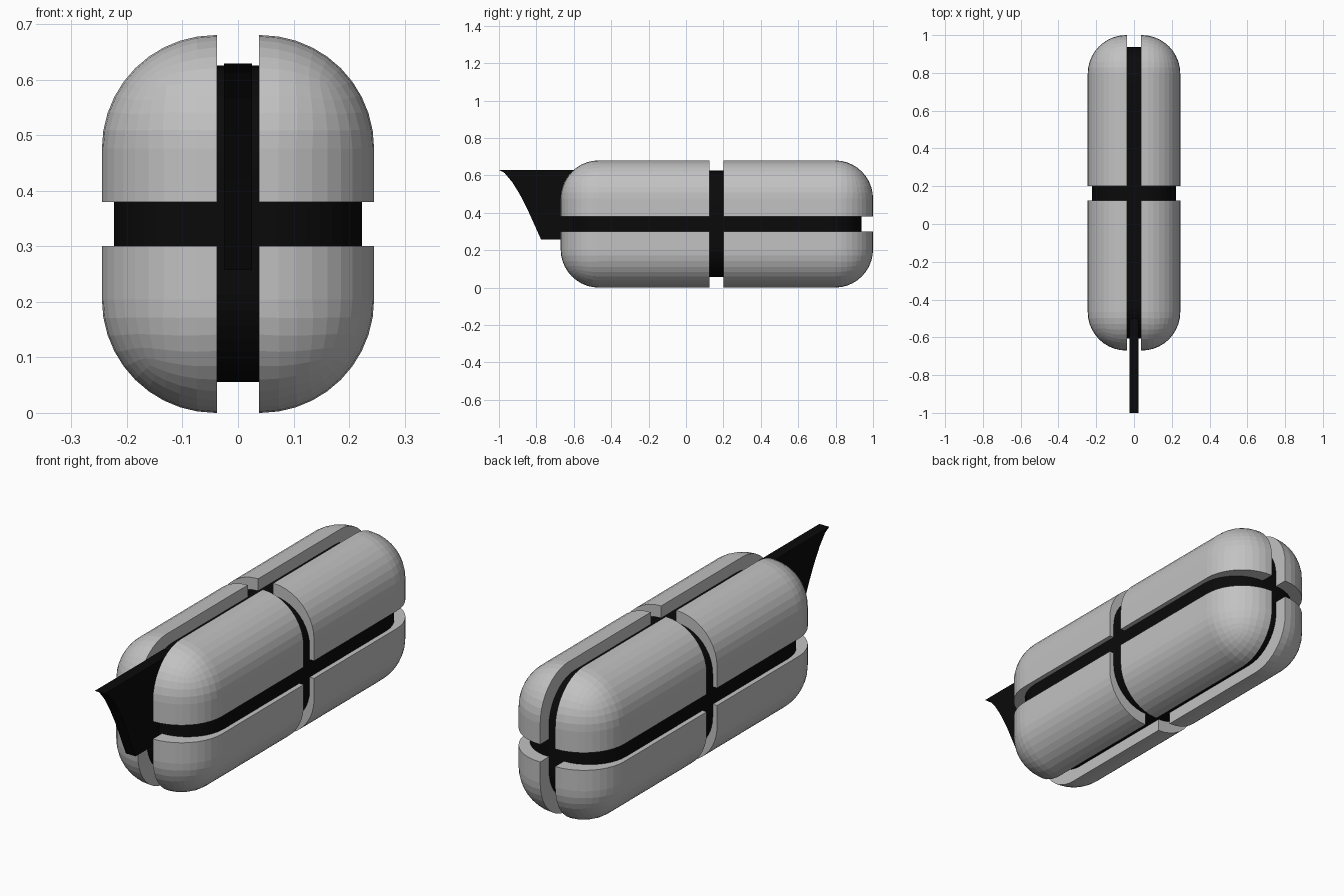
import bpy, bmesh
from mathutils import Vector

if "Cube" in bpy.data.objects:
    bpy.data.objects.remove(bpy.data.objects["Cube"])


def material(name, value):
    m = bpy.data.materials.new(name)
    m.diffuse_color = (value, value, value, 1)
    m.use_nodes = True
    m.node_tree.nodes["Principled BSDF"].inputs["Base Color"].default_value = m.diffuse_color
    return m


GREY = material("light_grey_shell", 0.54)
BLACK = material("black", 0.003)


def finish(name, bm, mat):
    bmesh.ops.recalc_face_normals(bm, faces=bm.faces)
    mesh = bpy.data.meshes.new(name)
    bm.to_mesh(mesh)
    bm.free()
    mesh.materials.append(mat)
    obj = bpy.data.objects.new(name, mesh)
    bpy.context.collection.objects.link(obj)
    return obj


def rounded_box(name, lo, hi, radius, mat, corner=None):
    """Box from lo to hi; rounds every edge, or only the three at one corner."""
    bm = bmesh.new()
    bmesh.ops.create_cube(bm, size=1)
    for v in bm.verts:
        v.co = [lo[i] if v.co[i] < 0 else hi[i] for i in range(3)]
    edges = list(bm.edges)
    if corner:
        outer = min(bm.verts, key=lambda v: (v.co - Vector(corner)).length)
        edges = list(outer.link_edges)
    bmesh.ops.bevel(bm, geom=edges, offset=radius, offset_type='OFFSET',
                    segments=10, profile=0.5, affect='EDGES', clamp_overlap=True)
    return finish(name, bm, mat)


# Eight shell panels, each rounded on its outer corner, separated by gaps
X = [("left", -0.038, -0.245), ("right", 0.038, 0.245)]
Y = [("front", 0.125, -0.67), ("back", 0.20, 1.0)]
Z = [("lower", 0.30, 0.0), ("upper", 0.38, 0.68)]
for nx, x0, x1 in X:
    for ny, y0, y1 in Y:
        for nz, z0, z1 in Z:
            lo = [min(a) for a in ((x0, x1), (y0, y1), (z0, z1))]
            hi = [max(a) for a in ((x0, x1), (y0, y1), (z0, z1))]
            rounded_box(f"shell_{ny}_{nx}_{nz}", lo, hi, 0.204, GREY, (x1, y1, z1))

# Dark core showing through the gaps
rounded_box("inner_core", (-0.223, -0.605, 0.056), (0.223, 0.937, 0.625), 0.185, BLACK)

# Flared fin on the front, an extruded profile in the y-z plane
PROFILE = [(-1.0, 0.629), (-0.97, 0.613), (-0.93, 0.565), (-0.89, 0.501),
           (-0.85, 0.424), (-0.81, 0.335), (-0.775, 0.257), (-0.5, 0.257), (-0.5, 0.629)]
bm = bmesh.new()
face = bm.faces.new([bm.verts.new((-0.025, y, z)) for y, z in PROFILE])
ext = bmesh.ops.extrude_face_region(bm, geom=[face])
bmesh.ops.translate(bm, vec=(0.05, 0, 0),
                    verts=[g for g in ext["geom"] if isinstance(g, bmesh.types.BMVert)])
finish("front_fin", bm, BLACK)
